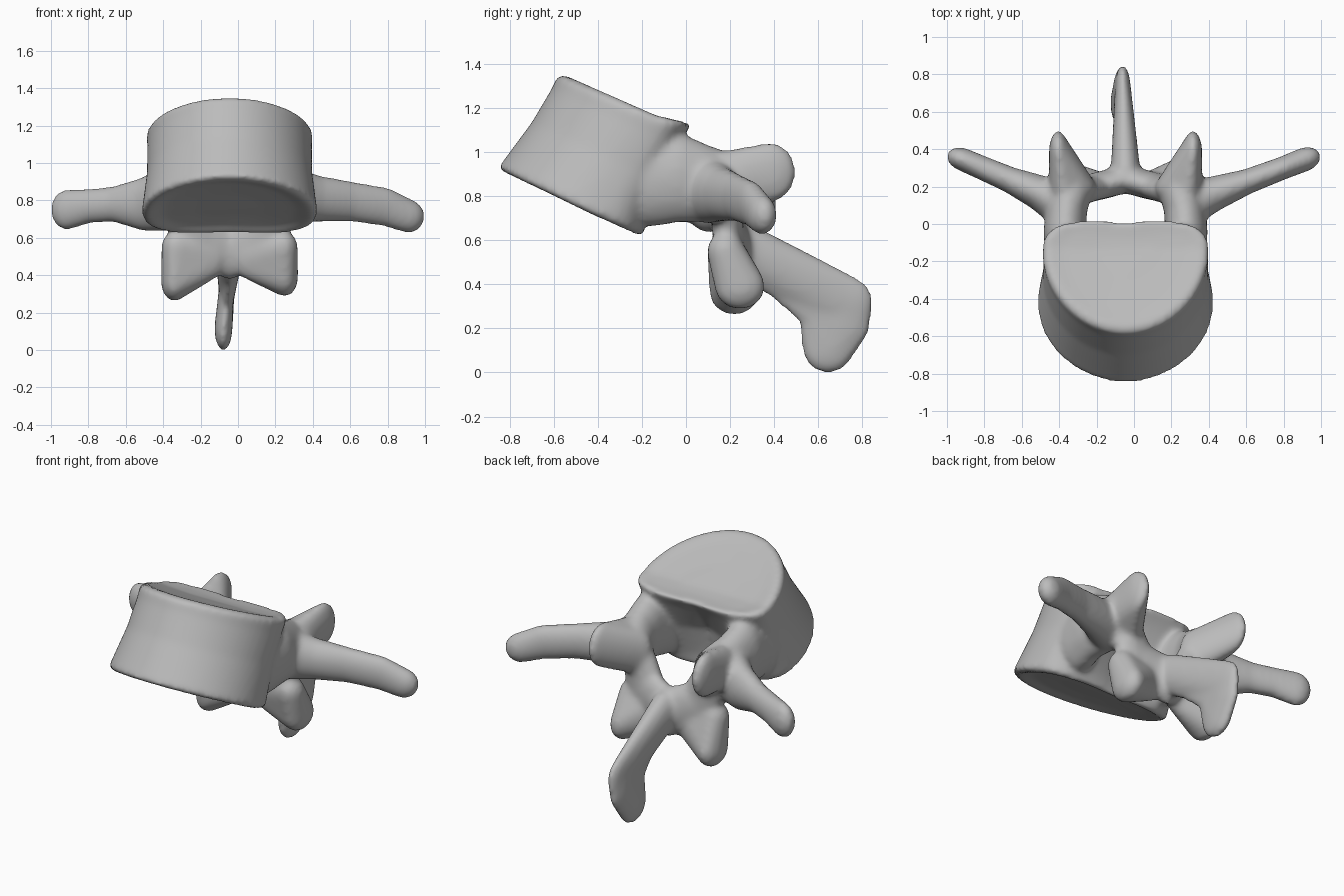
import bpy, bmesh
from math import cos, sin, pi
from mathutils import Vector, Matrix

cube = bpy.data.objects.get("Cube")
if cube:
    bpy.data.objects.remove(cube, do_unlink=True)

bone = bpy.data.materials.new("bone_grey")
bone.use_nodes = True
COLOR = (0.5, 0.5, 0.5, 1)
bone.diffuse_color = COLOR
bone.node_tree.nodes["Principled BSDF"].inputs["Base Color"].default_value = COLOR

MID = -0.045  # x of the bone's midline
parts = []


def finish(name, bm):
    bmesh.ops.recalc_face_normals(bm, faces=bm.faces)
    mesh = bpy.data.meshes.new(name)
    bm.to_mesh(mesh)
    bm.free()
    mesh.materials.append(bone)
    obj = bpy.data.objects.new(name, mesh)
    bpy.context.collection.objects.link(obj)
    parts.append(obj)


def chain(name, blobs, span=2, yaw=0):
    """Rounded limb: hulls around neighbouring ellipsoids (centre, radii)."""
    bm = bmesh.new()
    for i in range(len(blobs) - span + 1):
        hull = bmesh.new()
        for centre, radii in blobs[i:i + span]:
            matrix = (Matrix.Translation(centre) @ Matrix.Rotation(yaw, 4, 'Z')
                      @ Matrix.Diagonal((*radii, 1)))
            bmesh.ops.create_icosphere(hull, subdivisions=3, radius=1, matrix=matrix)
        result = bmesh.ops.convex_hull(hull, input=hull.verts)
        junk = [v for v in result["geom_interior"] if isinstance(v, bmesh.types.BMVert)]
        bmesh.ops.delete(hull, geom=junk, context='VERTS')
        temp = bpy.data.meshes.new("hull")
        hull.to_mesh(temp)
        hull.free()
        bm.from_mesh(temp)
        bpy.data.meshes.remove(temp)
    finish(name, bm)


def side_chain(name, side, blobs, **options):
    chain(name, [((MID + side * x, y, z), r) for (x, y, z), r in blobs], **options)


# Vertebral body: waisted D-shaped loft between two tilted, dished plates
def body():
    low, high = Vector((MID, -0.45, 0.73)), Vector((MID, -0.13, 1.165))
    low_front, high_front = Vector((0, 0.405, -0.195)), Vector((0, 0.445, -0.195))
    low_back, high_back = Vector((0, 0.265, -0.12)), Vector((0, 0.165, -0.035))
    rings = [(0.06, 0.4), (0.04, 0.75), (-0.01, 0.93), (0.02, 1), (0.15, 0.99), (0.5, 0.965),
             (0.85, 0.98), (0.97, 1), (1.005, 0.94), (0.985, 0.75), (0.975, 0.4)]
    bm = bmesh.new()
    loops = []
    count = 64
    for t, size in rings:
        centre = low.lerp(high, t)
        front, back = low_front.lerp(high_front, t), low_back.lerp(high_back, t)
        wide = 0.47 - 0.025 * t
        loop = []
        for k in range(count):
            c, s = cos(2 * pi * k / count), sin(2 * pi * k / count)
            power = 0.65 if s > 0 else 1.03
            x = abs(c) ** power * (1 if c > 0 else -1) * wide
            y = abs(s) ** power * (1 if s > 0 else -1)
            if s > 0.3:  # hollow facing the canal, deepest at mid height
                y -= (0.08 + 0.3 * max(0, sin(pi * t))) * max(0, 1 - abs(x) / 0.28)
            deep = back if s > 0 else front
            loop.append(bm.verts.new(centre + Vector((x, 0, 0)) * size + deep * y * size))
        loops.append(loop)
    for a, b in zip(loops, loops[1:]):
        for k in range(count):
            n = (k + 1) % count
            bm.faces.new((a[k], a[n], b[n], b[k]))
    bm.faces.new(loops[0])
    bm.faces.new(loops[-1])
    finish("vertebral_body", bm)


body()

for side, label, drop in ((1, "left", 0), (-1, "right", 0.025)):
    # Pedicle joining the body to the arch, flaring into the body wall
    side_chain(label + "_pedicle", side, [
        ((0.31, -0.16, 0.87), (0.12, 0.12, 0.21)),
        ((0.325, -0.04, 0.885), (0.115, 0.11, 0.205)),
        ((0.315, 0.08, 0.86), (0.11, 0.1, 0.178)),
        ((0.29, 0.18, 0.85), (0.115, 0.09, 0.15))])
    # Upper joint process, broad at the base
    side_chain(label + "_upper_joint", side, [
        ((0.23, 0.19, 0.82), (0.075, 0.07, 0.14)),
        ((0.33, 0.19, 0.88), (0.08, 0.09, 0.13)),
        ((0.36, 0.385, 0.91), (0.05, 0.115, 0.135))], span=3)
    # Lamina sloping down to the midline
    side_chain(label + "_lamina", side, [
        ((0.24, 0.18, 0.76), (0.11, 0.075, 0.12)),
        ((0.18, 0.195, 0.6), (0.13, 0.07, 0.14)),
        ((0, 0.24, 0.53), (0.08, 0.075, 0.155))])
    # Lower joint process, webbed to the lamina
    side_chain(label + "_lower_joint", side, [
        ((0.285, 0.18, 0.55), (0.08, 0.085, 0.09)),
        ((0.295, 0.245 - drop, 0.39 - drop), (0.072, 0.115, 0.105)),
        ((0.09, 0.2, 0.51), (0.07, 0.06, 0.13))], span=3)

# Transverse processes, slightly uneven as in real bone
chain("left_transverse", [
    ((0.28, 0.1, 0.83), (0.12, 0.12, 0.155)),
    ((0.42, 0.16, 0.81), (0.08, 0.095, 0.125)),
    ((0.6, 0.225, 0.795), (0.08, 0.068, 0.108)),
    ((0.79, 0.297, 0.765), (0.08, 0.062, 0.105)),
    ((0.912, 0.345, 0.715), (0.09, 0.065, 0.09))], yaw=0.35)
chain("right_transverse", [
    ((-0.38, 0.1, 0.81), (0.12, 0.12, 0.175)),
    ((-0.5, 0.165, 0.78), (0.08, 0.095, 0.145)),
    ((-0.66, 0.235, 0.78), (0.08, 0.07, 0.095)),
    ((-0.8, 0.295, 0.77), (0.08, 0.065, 0.093)),
    ((-0.915, 0.345, 0.75), (0.09, 0.062, 0.108))], yaw=-0.35)

# Spinous process: thin blade hooking downward, flared where it meets the lamina
chain("spinous_process", [
    ((MID, 0.28, 0.55), (0.08, 0.1, 0.125)),
    ((MID, 0.44, 0.44), (0.028, 0.1, 0.12)),
    ((-0.06, 0.725, 0.32), (0.042, 0.125, 0.122)),
    ((-0.06, 0.61, 0.275), (0.036, 0.1, 0.1)),
    ((-0.068, 0.7, 0.22), (0.045, 0.14, 0.12)),
    ((-0.078, 0.645, 0.115), (0.048, 0.12, 0.12))], span=3)

# Fuse the parts into one softly blended bone
bpy.ops.object.select_all(action='DESELECT')
for obj in parts:
    obj.select_set(True)
bpy.context.view_layer.objects.active = parts[0]
bpy.ops.object.join()
vertebra = parts[0]
vertebra.name = "vertebra"
remesh = vertebra.modifiers.new("fuse", 'REMESH')
remesh.mode = 'VOXEL'
remesh.voxel_size = 0.015
remesh.use_smooth_shade = True
soften = vertebra.modifiers.new("soften", 'SMOOTH')
soften.factor = 0.5
soften.iterations = 14
bpy.ops.object.shade_smooth()
